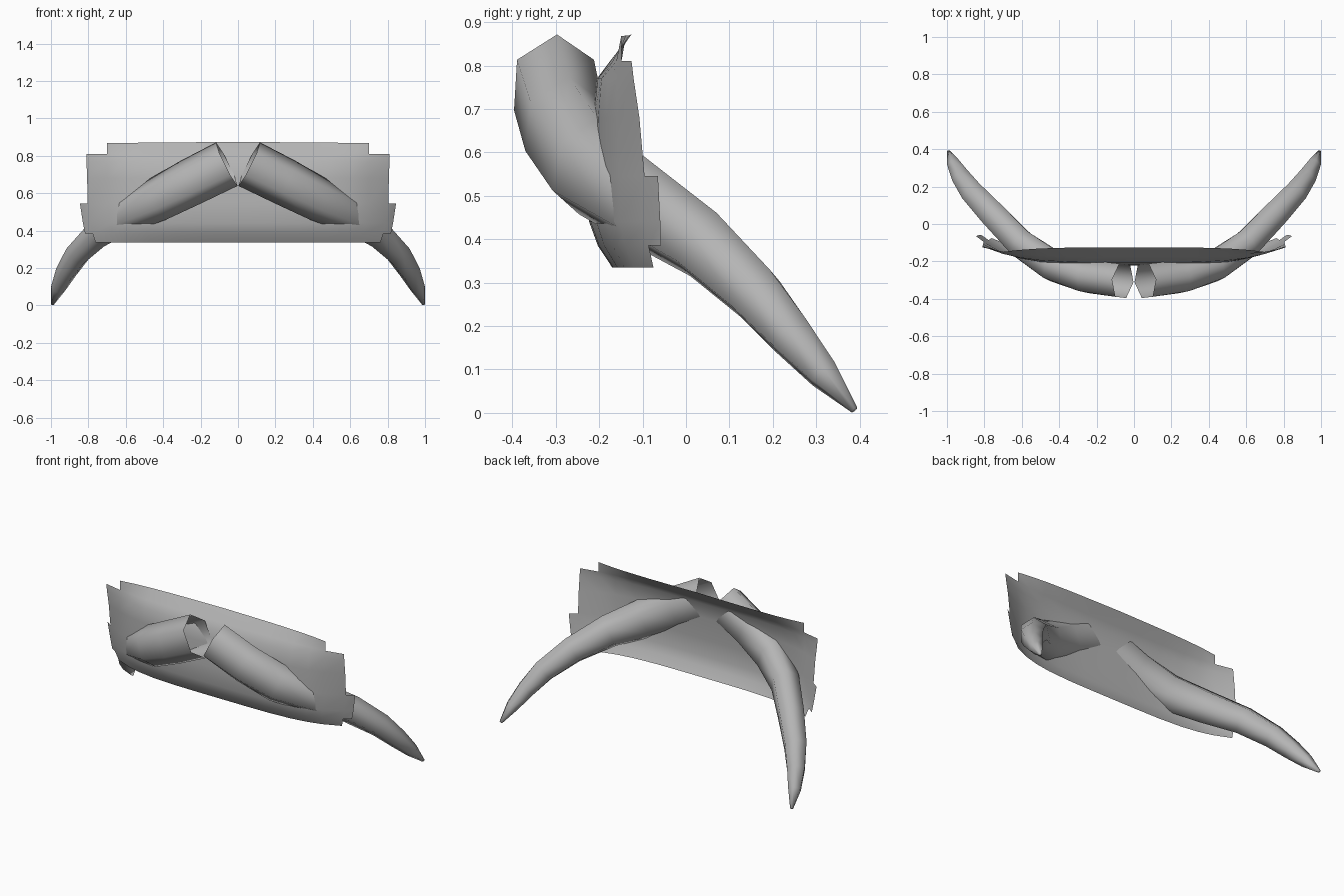
import bpy, bmesh
from mathutils import Vector
from math import sin, cos, pi

if "Cube" in bpy.data.objects:
    bpy.data.objects.remove(bpy.data.objects["Cube"])

grey = bpy.data.materials.new("dark_grey")
grey.diffuse_color = (0.46, 0.46, 0.46, 1)
grey.use_nodes = True
grey.node_tree.nodes["Principled BSDF"].inputs["Base Color"].default_value = grey.diffuse_color


def make_object(name, bm):
    bmesh.ops.recalc_face_normals(bm, faces=bm.faces)
    for f in bm.faces:
        f.smooth = True
    me = bpy.data.meshes.new(name)
    bm.to_mesh(me)
    bm.free()
    me.materials.append(grey)
    ob = bpy.data.objects.new(name, me)
    bpy.context.collection.objects.link(ob)
    return ob


# Horn centre line: x, y, z, upright radius, sideways radius
HORN = [
    (0.06, -0.304, 0.755, 0.130, 0.103),
    (0.25, -0.281, 0.66, 0.127, 0.098),
    (0.43, -0.225, 0.567, 0.120, 0.092),
    (0.60, -0.11, 0.487, 0.102, 0.085),
    (0.745, 0.04, 0.388, 0.084, 0.08),
    (0.858, 0.16, 0.275, 0.070, 0.070),
    (0.92, 0.243, 0.177, 0.056, 0.057),
    (0.962, 0.317, 0.09, 0.039, 0.039),
    (0.992, 0.388, 0.007, 0.009, 0.009),
]


def horn(name, side, sides=6):
    # Tapered six-sided tube, open at the root and closed at the tip
    bm = bmesh.new()
    pts = [Vector(p[:3]) for p in HORN]
    rings = []
    for i, p in enumerate(HORN):
        t = (pts[min(i + 1, len(pts) - 1)] - pts[max(i - 1, 0)]).normalized()
        up = Vector((0, 0, 1))
        up = (up - t * up.dot(t)).normalized()
        across = t.cross(up)
        ring = []
        for k in range(sides):
            a = 2 * pi * k / sides
            co = pts[i] + up * cos(a) * p[3] + across * sin(a) * p[4]
            ring.append(bm.verts.new((co.x * side, co.y, co.z)))
        rings.append(ring)
    for r0, r1 in zip(rings, rings[1:]):
        for k in range(sides):
            j = (k + 1) % sides
            bm.faces.new((r0[k], r0[j], r1[j], r1[k]))
    bm.faces.new(rings[-1])
    return make_object(name, bm)


horn("right_horn", 1)
horn("left_horn", -1)

# Curved band: rows of height, centre depth, end depth, width scale, half width in columns
ROWS = [
    (0.335, -0.170, -0.080, 0.94, 6),
    (0.385, -0.203, -0.092, 0.96, 7),
    (0.44, -0.223, -0.098, 0.973, 7),
    (0.545, -0.222, -0.102, 0.992, 6),
    (0.68, -0.216, -0.113, 0.996, 6),
    (0.77, -0.205, -0.125, 1.0, 6),
    (0.81, -0.175, -0.128, 1.0, 5),
    (0.868, -0.125, -0.168, 1.0, 5),
]
COLS = [0, 0.17, 0.34, 0.5, 0.61, 0.70, 0.81, 0.852]


def band():
    bm = bmesh.new()
    xs = [-c for c in reversed(COLS[1:])] + COLS
    grid = []
    for z, yc, ye, s, _ in ROWS:
        row = []
        for x in xs:
            t = (abs(x) / 0.8) ** 4.3
            lift = 0.006 * (1 - abs(x) / 0.7) if z > 0.85 else 0
            row.append(bm.verts.new((x * s, yc + (ye - yc) * t, z + lift)))
        grid.append(row)
    # Stepped ends: each row of faces reaches its own column
    mid = len(COLS) - 1
    for j in range(len(ROWS) - 1):
        reach = ROWS[j][4]
        for i in range(mid - reach, mid + reach):
            bm.faces.new((grid[j][i], grid[j][i + 1],
                          grid[j + 1][i + 1], grid[j + 1][i]))
    bmesh.ops.delete(bm, geom=[v for v in bm.verts if not v.link_faces], context='VERTS')
    return make_object("curved_band", bm)


band()
